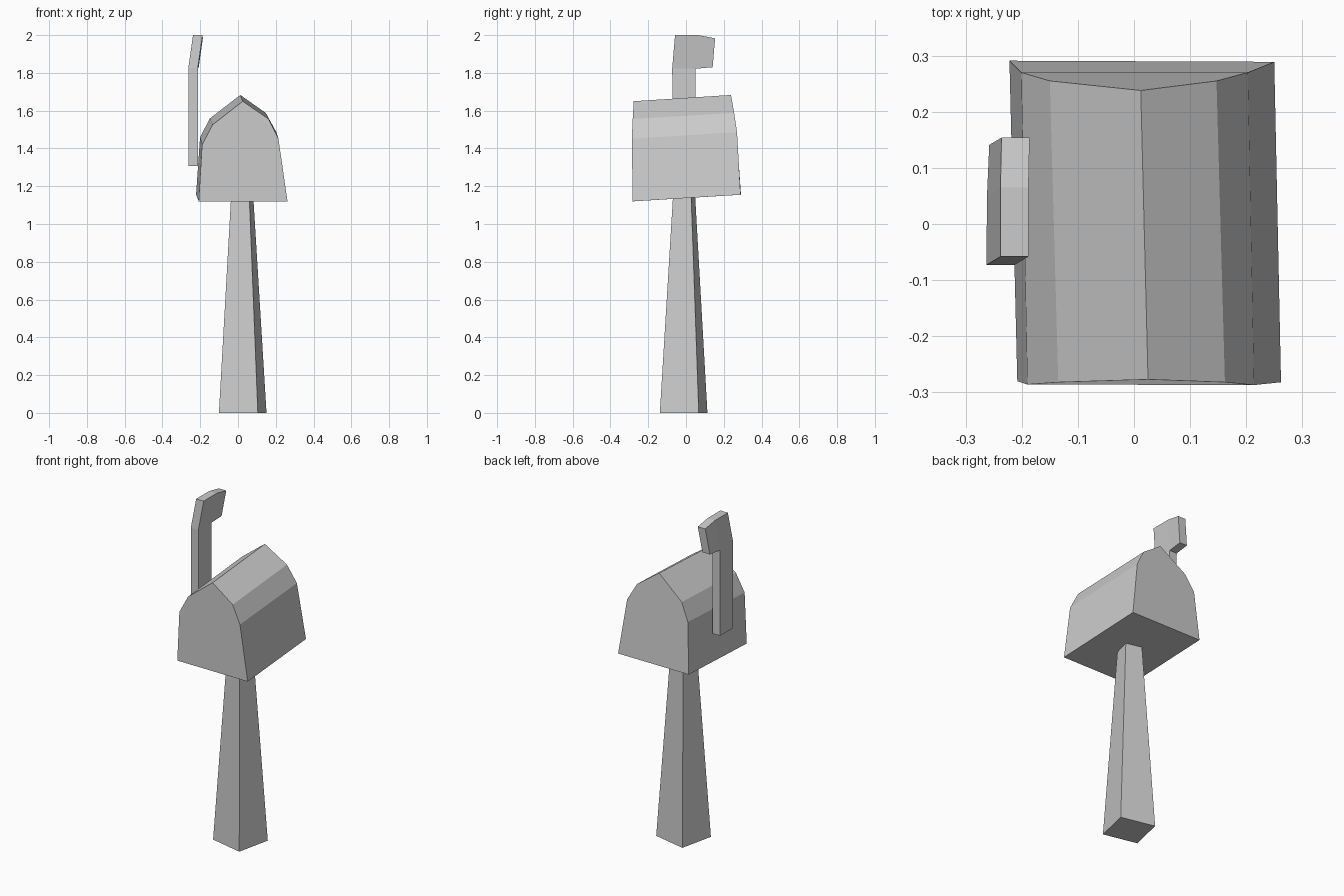
import bpy, bmesh
from mathutils import Vector

if "Cube" in bpy.data.objects:
    bpy.data.objects.remove(bpy.data.objects["Cube"])


def make(name, verts, faces):
    mesh = bpy.data.meshes.new(name)
    mesh.from_pydata(verts, [], faces)
    bm = bmesh.new()
    bm.from_mesh(mesh)
    bmesh.ops.recalc_face_normals(bm, faces=bm.faces)
    bm.to_mesh(mesh)
    bm.free()
    obj = bpy.data.objects.new(name, mesh)
    bpy.context.collection.objects.link(obj)
    return obj


def loft(name, ring_a, ring_b, caps=None):
    """Bridge two matching outlines; caps lists the end faces (default one n-gon)."""
    n = len(ring_a)
    caps = caps or [tuple(range(n))]
    sides = [(i, (i + 1) % n, n + (i + 1) % n, n + i) for i in range(n)]
    ends = [c[::-1] for c in caps] + [tuple(n + i for i in c) for c in caps]
    return make(name, list(ring_a) + list(ring_b), sides + ends)


# Tapered, slightly twisted-in-plan square post
def square(centre, edge, z):
    c, u = Vector((*centre, z)), Vector((*edge, 0)) / 2
    v = Vector((-u.y, u.x, 0))
    return [c - u - v, c + u - v, c + u + v, c - u + v]


loft("post",
     square((0.025, -0.0125), (0.206, -0.046), 0),
     square((0.022, -0.01), (0.091, -0.02), 1.2))

# Arched mailbox body: front and back outlines
front = [(-0.208, -0.28, 1.12), (-0.19, -0.286, 1.42), (-0.135, -0.282, 1.525),
         (0.025, -0.277, 1.65), (0.162, -0.282, 1.556), (0.214, -0.287, 1.452),
         (0.262, -0.282, 1.12)]
back = [(-0.222, 0.291, 1.155), (-0.201, 0.27, 1.458), (-0.15, 0.255, 1.558),
        (0.012, 0.238, 1.683), (0.147, 0.255, 1.588), (0.203, 0.27, 1.486),
        (0.25, 0.289, 1.155)]
loft("mailbox_body", front, back)

# Bent signal flag: outer outline, thickened sideways
outer = [(-0.262, -0.07, 1.307), (-0.262, 0.05, 1.307), (-0.262, 0.05, 1.822),
         (-0.258, 0.141, 1.83), (-0.236, 0.154, 1.983), (-0.238, 0.065, 2.0),
         (-0.238, -0.058, 2.0), (-0.263, -0.073, 1.825)]
inner = [(x + 0.05, y, z) for x, y, z in outer]
loft("signal_flag", outer, inner, [(0, 1, 2, 7), (7, 2, 5, 6), (2, 3, 4, 5)])
